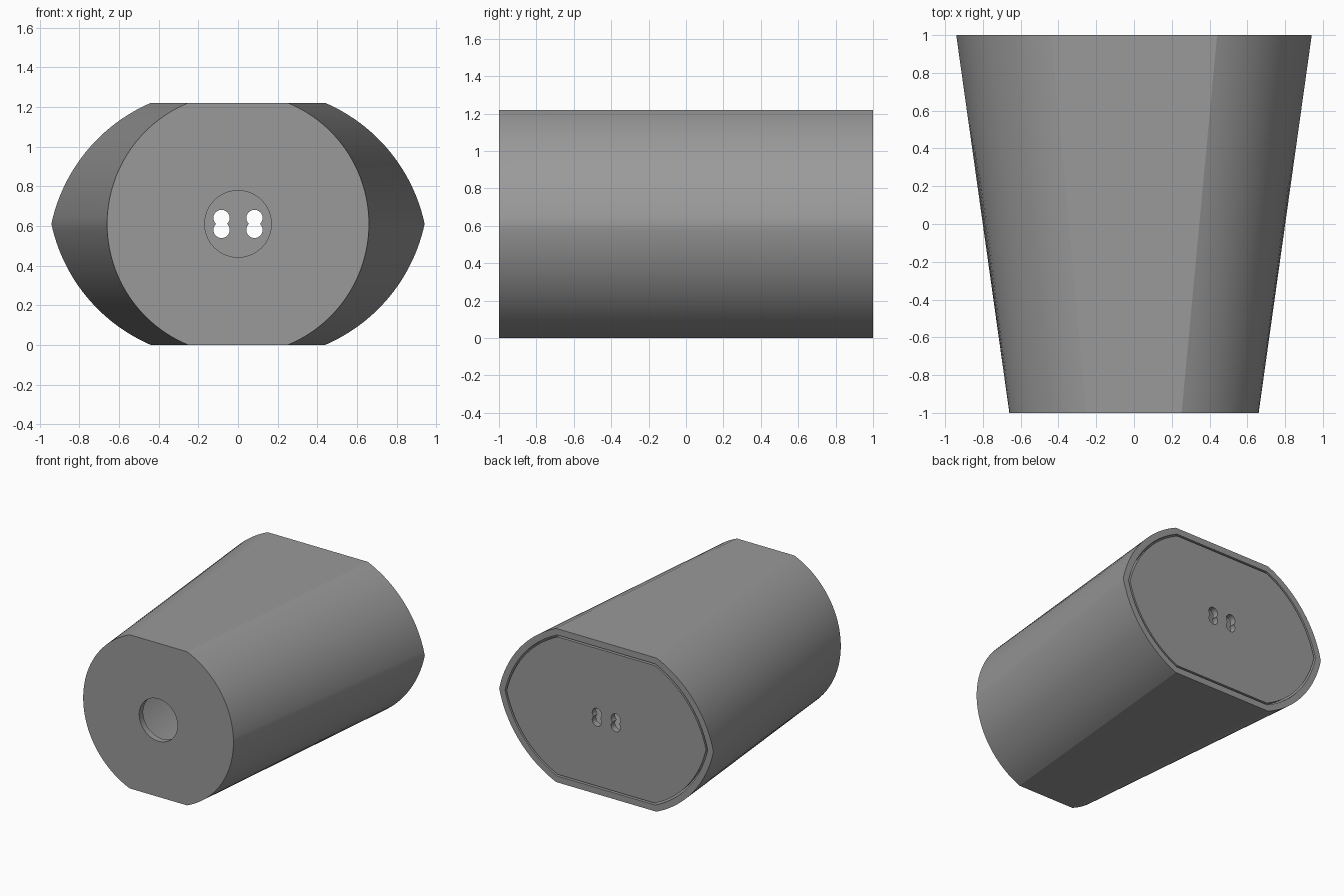
import bpy, bmesh, math
from mathutils import Vector

if "Cube" in bpy.data.objects:
    bpy.data.objects.remove(bpy.data.objects["Cube"])

H = 0.61          # half height of the body
WALL = 0.05       # shell thickness
GAP = 0.014       # clearance around the lid
ARC, FLAT = 24, 10

grey = bpy.data.materials.new("mid grey")
grey.diffuse_color = (0.32, 0.32, 0.32, 1)
grey.use_nodes = True
grey.node_tree.nodes["Principled BSDF"].inputs["Base Color"].default_value = grey.diffuse_color

# arc centre (x, z) and radius of the upper right quarter at each end
FRONT = (0.0, 0.0, 0.66)
BACK = (0.10, -0.18, 0.86)


def outline(section, inset):
    """Flat-topped outline, as (x, z) points about the axis."""
    cx, cz, r = section
    r, h = r - inset, H - inset
    a0, a1 = math.asin(-cz / r), math.asin((h - cz) / r)
    quarter = []
    for i in range(ARC + 1):
        a = a0 + (a1 - a0) * i / ARC
        quarter.append((cx + r * math.cos(a), cz + r * math.sin(a)))
    fx = quarter[-1][0]
    flat = [(fx - 2 * fx * i / FLAT, h) for i in range(1, FLAT)]
    top = quarter + flat + [(-x, z) for x, z in reversed(quarter)]
    return top + [(-x, -z) for x, z in top[1:-1]]


def ring(y, inset):
    """Cross-section of the tapered body at depth y."""
    t = (y + 1) / 2
    return [Vector((a[0] * (1 - t) + b[0] * t, y, H + a[1] * (1 - t) + b[1] * t))
            for a, b in zip(outline(FRONT, inset), outline(BACK, inset))]


def hole_ring(y, radius):
    pts = []
    for x, z in outline(FRONT, 0):
        d = Vector((x, z)).normalized() * radius
        pts.append(Vector((d.x, y, H + d.y)))
    return pts


def loft(name, rings, closed):
    bm = bmesh.new()
    loops = [[bm.verts.new(p) for p in r] for r in rings]
    n = len(loops[0])
    pairs = list(zip(loops, loops[1:]))
    if closed:
        pairs.append((loops[-1], loops[0]))
    else:
        bm.faces.new(loops[0])
        bm.faces.new(loops[-1])
    for a, b in pairs:
        for i in range(n):
            j = (i + 1) % n
            bm.faces.new((a[i], a[j], b[j], b[i]))
    bmesh.ops.recalc_face_normals(bm, faces=bm.faces[:])
    mesh = bpy.data.meshes.new(name)
    bm.to_mesh(mesh)
    bm.free()
    obj = bpy.data.objects.new(name, mesh)
    bpy.context.collection.objects.link(obj)
    mesh.materials.append(grey)
    return obj


def select(obj):
    bpy.ops.object.select_all(action='DESELECT')
    obj.select_set(True)
    bpy.context.view_layer.objects.active = obj


# hollow tapered shell with a round opening in the front wall
shell = loft("shell", [
    ring(1, 0), ring(-1, 0),
    hole_ring(-1, 0.168), hole_ring(-1 + WALL, 0.168),
    ring(-1 + WALL, WALL), ring(1, WALL)], True)

# back lid sitting inside the rim
lid = loft("back_lid", [ring(1, WALL + GAP), ring(1 - WALL, WALL + GAP)], False)

# paired round holes forming two slots in the lid
for x in (-0.083, 0.083):
    for z in (0.58, 0.64):
        bpy.ops.mesh.primitive_cylinder_add(
            vertices=32, radius=0.041, depth=0.3,
            location=(x, 1 - WALL / 2, z), rotation=(math.pi / 2, 0, 0))
        cutter = bpy.context.object
        cutter.name = "slot_cutter"
        cutter.hide_render = True
        select(lid)
        mod = lid.modifiers.new("slot", 'BOOLEAN')
        mod.operation = 'DIFFERENCE'
        mod.solver = 'EXACT'
        mod.object = cutter
        bpy.ops.object.modifier_apply(modifier=mod.name)
        bpy.data.objects.remove(cutter, do_unlink=True)

for obj in (shell, lid):
    select(obj)
    bpy.ops.object.shade_smooth_by_angle(angle=math.radians(15))
